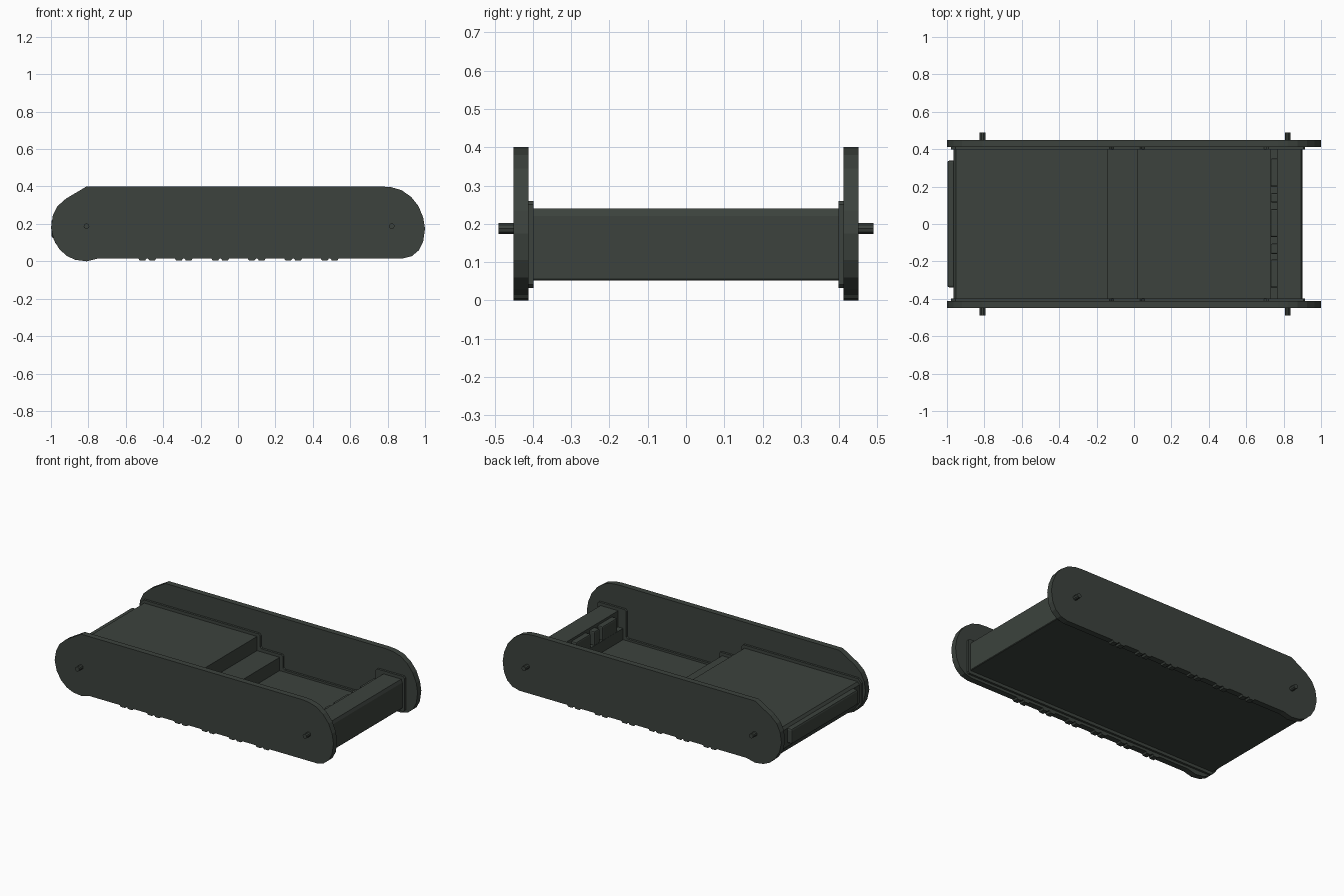
import bpy, bmesh, math

mat = bpy.data.materials.new("dark_grey_green")
mat.diffuse_color = (0.045, 0.055, 0.047, 1)


def finish(bm, name, bevel=0):
    bmesh.ops.recalc_face_normals(bm, faces=bm.faces)
    me = bpy.data.meshes.new(name)
    bm.to_mesh(me)
    bm.free()
    me.materials.append(mat)
    ob = bpy.data.objects.new(name, me)
    bpy.context.collection.objects.link(ob)
    if bevel:
        m = ob.modifiers.new("bevel", "BEVEL")
        m.width, m.segments = bevel, 2
        m.limit_method = "ANGLE"
    return ob


def extrude_xz(name, pts, y0, y1, bevel=0):
    """Extrude an x-z outline from y0 to y1."""
    bm = bmesh.new()
    face = bm.faces.new([bm.verts.new((x, y0, z)) for x, z in pts])
    ext = bmesh.ops.extrude_face_region(bm, geom=[face])
    verts = [v for v in ext["geom"] if isinstance(v, bmesh.types.BMVert)]
    bmesh.ops.translate(bm, verts=verts, vec=(0, y1 - y0, 0))
    return finish(bm, name, bevel)


def box(name, x, y, z, bevel=0):
    return extrude_xz(name, [(x[0], z[0]), (x[1], z[0]), (x[1], z[1]), (x[0], z[1])],
                      y[0], y[1], bevel)


def mirror_y(ob):
    m = ob.modifiers.new("mirror", "MIRROR")
    m.use_axis = (False, True, False)
    return ob


# Side plate outline with paired tread lugs along the bottom edge
plate = [(-0.81, 0.4), (-0.92, 0.335), (-0.965, 0.295), (-0.99, 0.245), (-1.0, 0.18),
         (-0.985, 0.115), (-0.955, 0.065), (-0.915, 0.028), (-0.87, 0.008),
         (-0.81, 0.0), (-0.75, 0.015)]
for i in range(6):
    for d in (-0.026, 0.026):
        c = -0.485 + 0.195 * i + d
        plate += [(c - 0.022, 0.015), (c - 0.015, 0.005), (c + 0.015, 0.005), (c + 0.022, 0.015)]
plate += [(0.88, 0.015), (0.93, 0.028), (0.968, 0.06), (0.99, 0.105), (1.0, 0.175),
          (0.99, 0.235), (0.965, 0.295), (0.925, 0.345), (0.875, 0.38), (0.82, 0.396), (0.77, 0.4)]
mirror_y(extrude_xz("side_plate", plate, 0.412, 0.45))

# Stepped inner flange against each plate
flange = [(-0.915, 0.032), (0.905, 0.032), (0.915, 0.042), (0.915, 0.25), (0.905, 0.26),
          (0.72, 0.26), (0.708, 0.25), (0.708, 0.085), (0.695, 0.075), (0.055, 0.075),
          (0.043, 0.085), (0.043, 0.158), (0.033, 0.168), (-0.11, 0.168), (-0.12, 0.178),
          (-0.12, 0.248), (-0.132, 0.26), (-0.955, 0.26), (-0.978, 0.235), (-0.978, 0.1)]
mirror_y(extrude_xz("inner_flange", flange, 0.398, 0.415))

# Body: raised deck, step, low floor and end box
body = [(-0.925, 0.052), (0.897, 0.052), (0.9, 0.056), (0.9, 0.22), (0.892, 0.24),
        (0.765, 0.24), (0.765, 0.135), (0.73, 0.135), (0.73, 0.062), (0.02, 0.062),
        (0.02, 0.148), (-0.142, 0.148), (-0.142, 0.24), (-0.952, 0.24),
        (-0.965, 0.222), (-0.965, 0.105)]
extrude_xz("body", body, -0.4, 0.4)

# Bumper bar on the left end
box("end_bumper", (-0.998, -0.955), (-0.34, 0.34), (0.125, 0.225), 0.012)

# Blocks on the inner face of the end box
for y0, y1 in ((0.2, 0.35), (0.115, 0.165), (-0.07, 0.08), (-0.16, -0.105), (-0.34, -0.19)):
    box("wall_block", (0.73, 0.775), (y0, y1), (0.13, 0.225), 0.008)

# Axle pins through the plates
for x in (-0.81, 0.822):
    pin = [(x + 0.015 * math.cos(a * math.pi / 5), 0.188 + 0.015 * math.sin(a * math.pi / 5))
           for a in range(10)]
    mirror_y(extrude_xz("axle_pin", pin, 0.44, 0.49))
